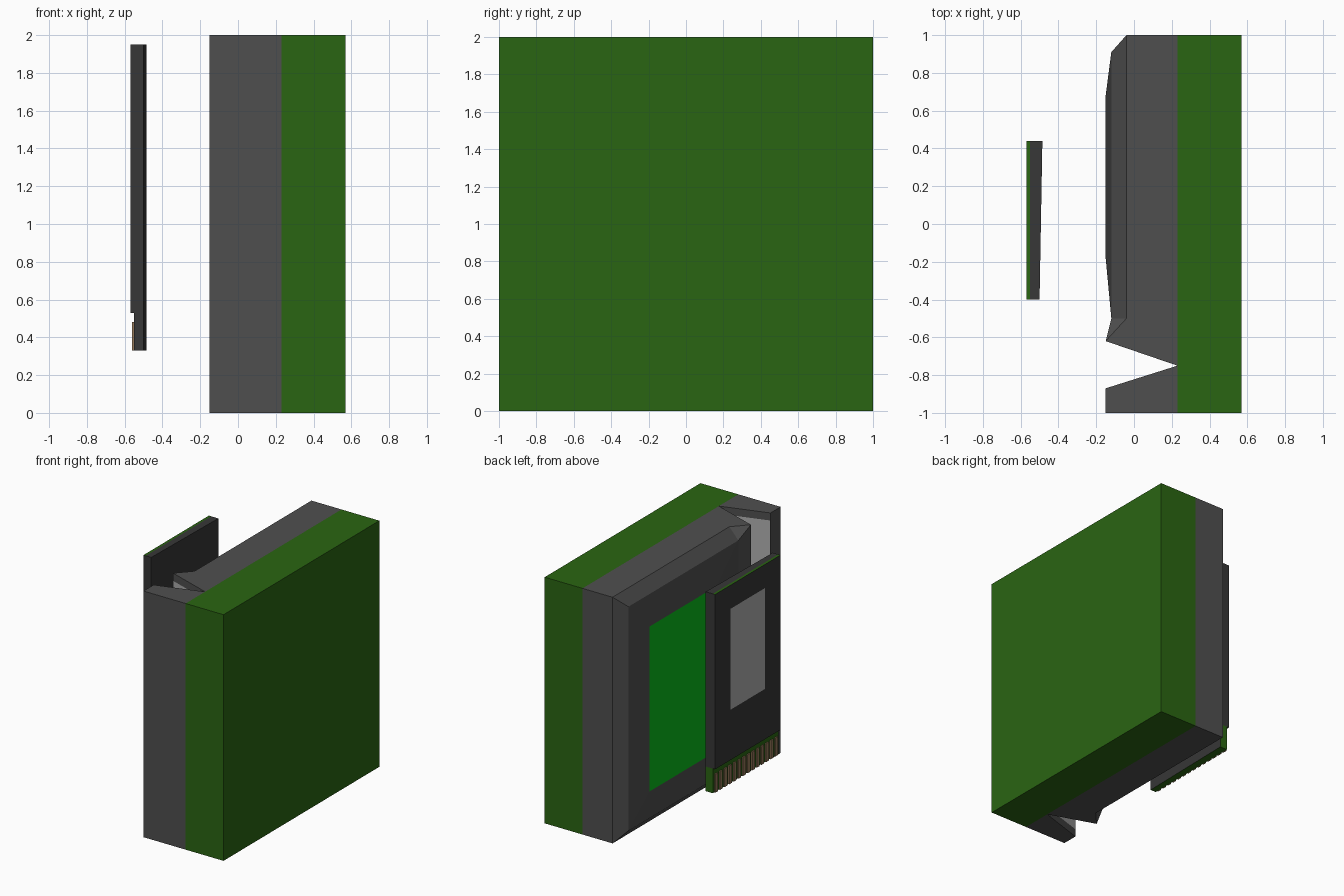
import bpy, bmesh

if "Cube" in bpy.data.objects:
    bpy.data.objects.remove(bpy.data.objects["Cube"])

def material(name, rgb):
    m = bpy.data.materials.new(name)
    m.diffuse_color = (*rgb, 1)
    m.use_nodes = True
    m.node_tree.nodes["Principled BSDF"].inputs["Base Color"].default_value = m.diffuse_color
    return m

GREEN = material("slab_green", (0.023, 0.13, 0.006))
GREY = material("body_grey", (0.078, 0.078, 0.078))
DARK = material("card_dark", (0.038, 0.038, 0.038))
LIGHT = material("label_grey", (0.42, 0.42, 0.42))
SCREEN = material("screen_green", (0.003, 0.5, 0.01))
GOLD = material("pin_tan", (0.30, 0.19, 0.10))

def make(name, verts, faces, mat, alt=None, pick=None):
    """Mesh object; faces whose normal satisfies pick get the alt material."""
    bm = bmesh.new()
    vs = [bm.verts.new(v) for v in verts]
    for f in faces:
        bm.faces.new([vs[i] for i in f])
    if len(faces) > 1:
        bmesh.ops.recalc_face_normals(bm, faces=bm.faces)
    bm.normal_update()
    if pick:
        for f in bm.faces:
            f.material_index = int(pick(f.normal))
    me = bpy.data.meshes.new(name)
    bm.to_mesh(me)
    bm.free()
    me.materials.append(mat)
    if alt:
        me.materials.append(alt)
    ob = bpy.data.objects.new(name, me)
    bpy.context.collection.objects.link(ob)
    return ob

def prism(name, outline, z0, z1, mat, alt=None, pick=None):
    """Extrude an xy outline from z0 to z1."""
    n = len(outline)
    verts = [(x, y, z) for z in (z0, z1) for x, y in outline]
    faces = [range(n), range(n, 2 * n)]
    faces += [(i, (i + 1) % n, n + (i + 1) % n, n + i) for i in range(n)]
    return make(name, verts, faces, mat, alt, pick)

def rect(x0, x1, y0, y1):
    return [(x0, y0), (x1, y0), (x1, y1), (x0, y1)]

def panel(name, a, b, z0, z1, mat):
    """Flat upright sheet between two xy points."""
    make(name, [(*a, z0), (*b, z0), (*b, z1), (*a, z1)], [(0, 1, 2, 3)], mat)

# Casing: rear slab and narrow side strip
prism("rear_slab", rect(0.23, 0.57, -1, 1), 0, 2, GREEN)
prism("side_strip", [(0.23, -1), (-0.15, -1), (-0.15, -0.87), (0.23, -0.75)], 0, 2, GREY)

# Main body: groove wall, raised ridge, then stepped bezel rings up to the screen
outline = [(0.23, -0.75), (-0.15, -0.62), (-0.04, -0.5), (-0.04, 1), (0.23, 1)]
SY0, SY1, SZ0, SZ1 = -0.18, 0.68, 0.33, 1.67
verts = [(x, y, z) for z in (0, 2) for x, y in outline]           # 0-4, 5-9
for x, y0, y1, z0, z1 in ((-0.12, -0.5, 0.91, 0.09, 1.91),
                          (-0.15, SY0, SY1, SZ0, SZ1)):           # 10-13, 14-17
    verts += [(x, y0, z0), (x, y1, z0), (x, y1, z1), (x, y0, z1)]
faces = [(0, 1, 2, 3, 4), (5, 6, 7, 8, 9),
         (0, 1, 6, 5), (3, 4, 9, 8), (4, 0, 5, 9),
         (1, 6, 13, 10), (1, 2, 10), (6, 7, 13),
         (2, 3, 11, 10), (3, 8, 12, 11), (8, 7, 13, 12)]
faces += [(10 + i, 10 + (i + 1) % 4, 14 + (i + 1) % 4, 14 + i) for i in range(4)]
faces.append((14, 15, 16, 17))
make("main_body", verts, faces, GREY, SCREEN)
body = bpy.data.objects["main_body"].data
body.polygons[len(faces) - 1].material_index = 1

# Light linings on both walls of the groove
panel("groove_lining_inner", (-0.15, -0.623), (0.215, -0.748), 0.06, 1.94, LIGHT)
panel("groove_lining_outer", (0.215, -0.752), (-0.15, -0.867), 0.06, 1.94, LIGHT)

# Plug-in card: tapered rear shell, green connector end, front cover
def shell(d):
    return [(-0.55, -0.40), (-0.50 + d, -0.40), (-0.485 + d, 0.44), (-0.55, 0.44)]

prism("card_shell", shell(0), 0.53, 1.95, DARK)
prism("card_connector", shell(0), 0.33, 0.53, GREEN, DARK,
      lambda n: n.x > 0.5 or n.y < -0.5)
prism("card_cover", rect(-0.57, -0.55, -0.40, 0.44), 0.53, 1.95, DARK, GREEN,
      lambda n: n.z > 0.5)
panel("card_label", (-0.572, 0.245), (-0.572, -0.195), 0.94, 1.76, LIGHT)

# Contact pins
PINS = 14
for i in range(PINS):
    y = -0.365 + i * 0.77 / (PINS - 1)
    prism(f"contact_pin_{i + 1}", rect(-0.56, -0.55, y - 0.017, y + 0.017), 0.33, 0.48, GOLD)
